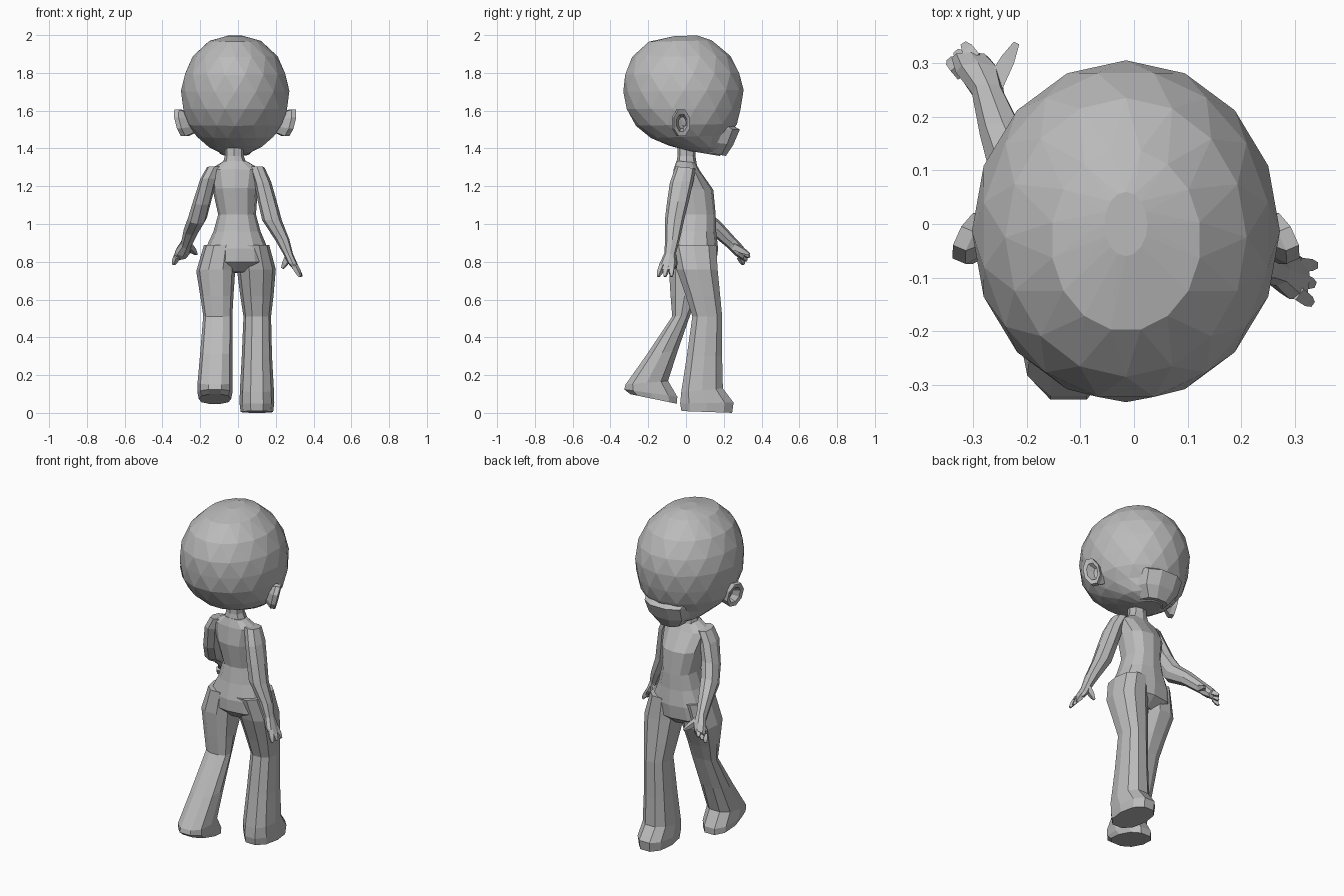
import bpy, bmesh, math
from mathutils import Vector

grey = bpy.data.materials.new("plain grey")
grey.diffuse_color = (0.5, 0.5, 0.5, 1)


def ring(cx, rx, yb, zb, yf, zf, n, power=0.85, shift=0.0):
    """Closed section: back point and front point in the yz plane, half width rx."""
    pts = []
    for i in range(n):
        a = 2 * math.pi * (i + shift) / n
        s, c = math.sin(a), math.cos(a)
        s = math.copysign(abs(s) ** power, s)
        c = math.copysign(abs(c) ** power, c)
        t = (s + 1) / 2
        pts.append(Vector((cx + rx * c, yb + (yf - yb) * t, zb + (zf - zb) * t)))
    return pts


def loft(name, rings, stagger=False):
    bm = bmesh.new()
    vs = [[bm.verts.new(p) for p in r] for r in rings]
    n = len(vs[0])
    for k in range(len(vs) - 1):
        a, b = vs[k], vs[k + 1]
        for i in range(n):
            j = (i + 1) % n
            if not stagger:
                bm.faces.new((a[i], a[j], b[j], b[i]))
            elif k % 2 == 0:
                bm.faces.new((a[i], a[j], b[i]))
                bm.faces.new((a[j], b[j], b[i]))
            else:
                bm.faces.new((a[i], b[j], b[i]))
                bm.faces.new((a[i], a[j], b[j]))
    bm.faces.new(vs[0])
    bm.faces.new(vs[-1])
    bmesh.ops.recalc_face_normals(bm, faces=bm.faces)
    me = bpy.data.meshes.new(name)
    bm.to_mesh(me)
    bm.free()
    me.materials.append(grey)
    ob = bpy.data.objects.new(name, me)
    bpy.context.collection.objects.link(ob)
    return ob


def body_part(name, rows, n=10):
    return loft(name, [ring(*r, n) for r in rows])


def finger(name, a, b, r0, r1):
    """Tapered four-sided finger from a to b."""
    a, b = Vector(a), Vector(b)
    q = (b - a).to_track_quat('Z', 'Y')
    rings = []
    for p, r in ((a, r0), (a.lerp(b, 0.6), (r0 + r1) / 2 + 0.003), (b, r1)):
        rings.append([p + q @ Vector((r * math.cos(t), r * math.sin(t), 0))
                      for t in (math.pi / 4 + i * math.pi / 2 for i in range(4))])
    return loft(name, rings)


# head: faceted ball, back of the skull higher than the chin
head_rows = [
    (0.04, -0.06, 1.995, 0.06, 1.998), (0.14, -0.20, 1.965, 0.14, 1.972),
    (0.225, -0.285, 1.885, 0.235, 1.89), (0.27, -0.328, 1.79, 0.287, 1.80),
    (0.287, -0.332, 1.70, 0.305, 1.71), (0.28, -0.32, 1.61, 0.295, 1.61),
    (0.255, -0.265, 1.52, 0.27, 1.53), (0.205, -0.19, 1.455, 0.235, 1.47),
    (0.14, -0.09, 1.415, 0.225, 1.40), (0.07, 0.0, 1.39, 0.18, 1.36)]
loft("head", [ring(-0.015, *r, 16, 1.0, 0.5 * (k % 2)) for k, r in enumerate(head_rows)], True)

# jaw: shelf-like lower face
body_part("jaw", [
    (-0.015, 0.15, 0.05, 1.53, 0.245, 1.525), (-0.015, 0.14, 0.05, 1.50, 0.29, 1.50),
    (-0.015, 0.13, 0.05, 1.44, 0.255, 1.42), (-0.015, 0.08, 0.06, 1.385, 0.215, 1.36)])

# ears: tilted shells with a hollow
for side, label in ((1, "right"), (-1, "left")):
    rings = []
    for out, size, dy in ((-0.075, 0.6, 0.01), (-0.012, 0.95, -0.01), (0.012, 0.95, 0),
                          (0.008, 0.62, 0), (-0.03, 0.4, 0)):
        r = []
        for i in range(8):
            t = 2 * math.pi * (i + 0.5) / 8
            y, z = 0.048 * size * math.cos(t), 0.08 * size * math.sin(t)
            r.append(Vector((-0.015 + side * (0.285 + out - 0.45 * y + 0.25 * z),
                             -0.022 + dy + y, 1.535 + z)))
        rings.append(r)
    loft(label + "_ear", rings)

# neck and torso
body_part("neck", [
    (-0.02, 0.05, -0.045, 1.43, 0.055, 1.43), (-0.02, 0.05, -0.045, 1.36, 0.05, 1.36),
    (-0.015, 0.07, -0.055, 1.30, 0.06, 1.30)], 8)
body_part("torso", [
    (-0.015, 0.065, -0.05, 1.335, 0.05, 1.325), (-0.015, 0.14, -0.065, 1.29, 0.075, 1.28),
    (-0.015, 0.12, -0.08, 1.19, 0.145, 1.18), (-0.005, 0.10, -0.055, 1.05, 0.157, 1.05),
    (-0.005, 0.125, -0.07, 0.96, 0.16, 0.96), (-0.007, 0.165, -0.092, 0.87, 0.17, 0.87),
    (-0.01, 0.18, -0.09, 0.80, 0.16, 0.79), (-0.01, 0.09, -0.03, 0.745, 0.10, 0.74)], 12)

# legs: wide trousers and shoes, left one swung back
body_part("left_leg", [
    (-0.095, 0.085, -0.085, 0.89, 0.15, 0.89), (-0.118, 0.103, -0.095, 0.76, 0.13, 0.74),
    (-0.112, 0.088, -0.085, 0.62, 0.07, 0.62), (-0.107, 0.077, -0.075, 0.51, 0.025, 0.52),
    (-0.115, 0.085, -0.21, 0.31, -0.04, 0.33), (-0.122, 0.092, -0.325, 0.15, -0.09, 0.17),
    (-0.122, 0.092, -0.333, 0.125, -0.04, 0.085), (-0.122, 0.086, -0.30, 0.10, -0.042, 0.047)])
body_part("right_leg", [
    (0.08, 0.085, -0.085, 0.89, 0.165, 0.89), (0.097, 0.103, -0.055, 0.76, 0.172, 0.76),
    (0.10, 0.088, -0.005, 0.62, 0.185, 0.62), (0.102, 0.073, 0.03, 0.51, 0.195, 0.51),
    (0.10, 0.08, 0.0, 0.30, 0.195, 0.30), (0.10, 0.09, -0.03, 0.11, 0.20, 0.13),
    (0.10, 0.092, -0.037, 0.05, 0.258, 0.055), (0.10, 0.086, -0.03, 0.01, 0.25, 0.0)])

# arms: left reaches forward, right hangs slightly back
body_part("left_arm", [
    (-0.125, 0.04, -0.055, 1.305, 0.05, 1.295), (-0.155, 0.045, -0.06, 1.24, 0.06, 1.235),
    (-0.19, 0.048, -0.02, 1.10, 0.085, 1.14), (-0.215, 0.05, 0.035, 1.00, 0.125, 1.065),
    (-0.245, 0.042, 0.14, 0.94, 0.19, 1.005), (-0.272, 0.03, 0.225, 0.87, 0.262, 0.925),
    (-0.29, 0.042, 0.265, 0.83, 0.30, 0.885), (-0.305, 0.035, 0.30, 0.81, 0.32, 0.85)], 8)
body_part("right_arm", [
    (0.10, 0.04, -0.055, 1.305, 0.05, 1.295), (0.13, 0.045, -0.085, 1.22, 0.04, 1.23),
    (0.155, 0.05, -0.10, 1.12, 0.015, 1.12), (0.18, 0.052, -0.112, 1.02, -0.01, 1.02),
    (0.235, 0.038, -0.11, 0.92, -0.035, 0.91), (0.265, 0.026, -0.115, 0.845, -0.055, 0.84),
    (0.29, 0.024, -0.14, 0.79, -0.05, 0.79), (0.31, 0.018, -0.14, 0.76, -0.06, 0.76)], 8)

# fingers and thumbs
for k in range(3):
    t = k / 2
    finger("left_finger", (-0.325 + 0.03 * t, 0.285 + 0.02 * t, 0.825 + 0.02 * t),
           (-0.342 + 0.025 * t, 0.305 + 0.03 * t, 0.785 + 0.04 * t), 0.018, 0.008)
    finger("right_finger", (0.30, -0.125 + 0.05 * t, 0.78),
           (0.33 + 0.008 * t, -0.147 + 0.07 * t, 0.722), 0.018, 0.008)
finger("left_thumb", (-0.265, 0.25, 0.885), (-0.22, 0.335, 0.84), 0.024, 0.008)
finger("right_thumb", (0.27, -0.07, 0.83), (0.235, -0.055, 0.765), 0.022, 0.008)
